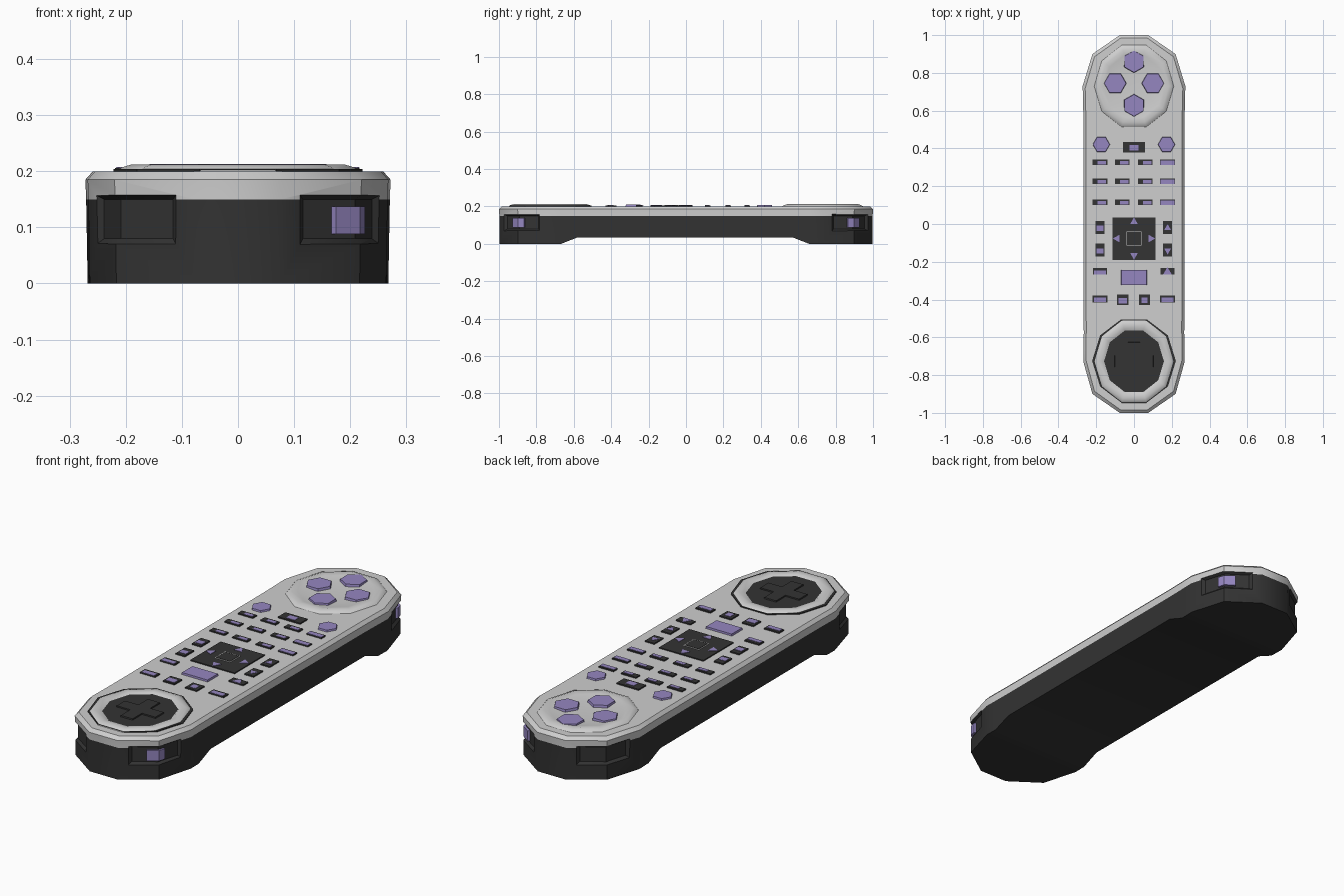
import bpy, bmesh
from math import cos, sin, pi, radians
from mathutils import Vector

if "Cube" in bpy.data.objects:
    bpy.data.objects.remove(bpy.data.objects["Cube"], do_unlink=True)


def material(name, rgb):
    m = bpy.data.materials.new(name)
    m.use_nodes = True
    m.diffuse_color = (*rgb, 1)
    m.node_tree.nodes["Principled BSDF"].inputs["Base Color"].default_value = (*rgb, 1)
    return m


GREY = material("light grey", (0.62, 0.62, 0.62))
DARK = material("charcoal", (0.033, 0.033, 0.033))
PURPLE = material("lavender", (0.30, 0.24, 0.53))


def make(name, bm, mats):
    me = bpy.data.meshes.new(name)
    bm.to_mesh(me)
    bm.free()
    for m in mats:
        me.materials.append(m)
    ob = bpy.data.objects.new(name, me)
    bpy.context.scene.collection.objects.link(ob)
    return ob


def smooth(ob, angle):
    ob.data.polygons.foreach_set("use_smooth", [True] * len(ob.data.polygons))
    ob.data.set_sharp_from_angle(angle=radians(angle))


def prism(name, pts, z0, z1, mat, taper=1.0):
    bm = bmesh.new()
    cx = sum(p[0] for p in pts) / len(pts)
    cy = sum(p[1] for p in pts) / len(pts)
    lo = [bm.verts.new((x, y, z0)) for x, y in pts]
    hi = [bm.verts.new((cx + (x - cx) * taper, cy + (y - cy) * taper, z1)) for x, y in pts]
    n = len(pts)
    bm.faces.new(lo[::-1])
    bm.faces.new(hi)
    for i in range(n):
        j = (i + 1) % n
        bm.faces.new((lo[i], lo[j], hi[j], hi[i]))
    bmesh.ops.recalc_face_normals(bm, faces=bm.faces)
    return make(name, bm, [mat])


def rect(x, y, w, h):
    return [(x + sx * w / 2, y + sy * h / 2) for sx, sy in ((-1, -1), (1, -1), (1, 1), (-1, 1))]


def ngon(x, y, r, n, turn=0.0, stretch=1.0):
    return [(x + r * cos(turn + 2 * pi * i / n), y + stretch * r * sin(turn + 2 * pi * i / n))
            for i in range(n)]


def dish(name, y, profile, mat):
    # Ten-sided turned surface, listed from the rim inward
    bm = bmesh.new()
    rings = [[bm.verts.new((px, py, z)) for px, py in ngon(0, y, r, 10, 0, 1.08)] for r, z in profile]
    for a, b in zip(rings, rings[1:]):
        for i in range(10):
            j = (i + 1) % 10
            bm.faces.new((a[i], a[j], b[j], b[i]))
    bm.faces.new(rings[-1])
    ob = make(name, bm, [mat])
    smooth(ob, 40)
    return ob


def bent_block(name, sx, sy, outer, inner, mats, index=0):
    # Block folded around a corner; each layer is (path, push outward, low, high)
    bm = bmesh.new()
    grid = []
    for path, push, low, high in (outer, inner):
        layer = []
        for x, y in path:
            d = Vector((x, y - 0.73)).normalized() * push
            layer.append([bm.verts.new((sx * (x + d.x), sy * (y + d.y), z)) for z in (low, high)])
        grid.append(layer)
    o, n = grid
    for i in (0, 1):
        for g in grid:
            bm.faces.new((g[i][0], g[i + 1][0], g[i + 1][1], g[i][1]))
        for k in (0, 1):
            bm.faces.new((o[i][k], o[i + 1][k], n[i + 1][k], n[i][k]))
    for i in (0, 2):
        bm.faces.new((o[i][0], o[i][1], n[i][1], n[i][0]))
    for f in bm.faces:
        f.material_index = index
    bmesh.ops.recalc_face_normals(bm, faces=bm.faces)
    return make(name, bm, mats)


# Body: stacked outlines, arched underside, dark tub below and grey shell above
side = [(0.075, -1), (0.22, -0.9), (0.268, -0.73), (0.267, -0.67), (0.266, -0.58),
        (0.268, 0.57), (0.27, 0.66), (0.272, 0.73), (0.22, 0.9), (0.075, 1)]
levels = [(0, 0.985, 0.997), (0.15, 0.995, 0.998), (0.185, 1, 1), (0.2, 0.95, 0.984)]
bm = bmesh.new()
rings = []
for k, (z, kx, ky) in enumerate(levels):
    halves = []
    for s in (1, -1):
        halves.append([bm.verts.new((s * x * kx, y * ky,
                       0.035 if k == 0 and abs(y) < 0.6 else z)) for x, y in side])
    rings.append(halves)
last = len(side) - 1
for k, (a, b) in enumerate(zip(rings, rings[1:])):
    la, lb = a[0] + a[1][::-1], b[0] + b[1][::-1]
    for i in range(len(la)):
        j = (i + 1) % len(la)
        bm.faces.new((la[i], la[j], lb[j], lb[i])).material_index = int(k == 0)
for k in (0, -1):
    r, l = rings[k]
    for i in range(last):
        bm.faces.new((r[i], r[i + 1], l[i + 1], l[i])).material_index = int(k == 0)
bmesh.ops.recalc_face_normals(bm, faces=bm.faces)
body = make("body", bm, [GREY, DARK])

# Recesses: pad well and four shoulder pockets
cutters = [prism("pad_well_cutter", ngon(0, -0.727, 0.15, 10, 0, 1.08), 0.172, 0.25, GREY)]
wide = [(0.105, 0.98), (0.22, 0.9), (0.257, 0.775)]
narrow = [(0.122, 0.967), (0.22, 0.9), (0.252, 0.793)]
for sx in (1, -1):
    for sy in (1, -1):
        cutters.append(bent_block("pocket_cutter", sx, sy, (wide, 0.006, 0.062, 0.162),
                                  (narrow, -0.014, 0.08, 0.15), [GREY, DARK], 1))
for c in cutters:
    mod = body.modifiers.new("cut", "BOOLEAN")
    mod.operation, mod.object, mod.solver = "DIFFERENCE", c, "EXACT"
bpy.context.view_layer.update()
cut = bpy.data.meshes.new_from_object(body.evaluated_get(bpy.context.evaluated_depsgraph_get()))
body.modifiers.clear()
body.data = cut
for c in cutters:
    bpy.data.objects.remove(c, do_unlink=True)
smooth(body, 35)

# Shoulder buttons on the left side
for sy, end in ((-1, "front"), (1, "back")):
    path = [(0.176, 0.93), (0.219, 0.899), (0.228, 0.867)]
    bent_block(end + "_shoulder_button", 1, sy, (path, -0.002, 0.088, 0.137),
               (path, -0.022, 0.088, 0.137), [PURPLE])

# Back button dish
dish("back_dish", 0.73, [(0.213, 0.198), (0.205, 0.205), (0.185, 0.212), (0.16, 0.207), (0.1, 0.202)], GREY)
for x, y, t in ((0, 0.86, pi / 2), (0, 0.628, pi / 2), (-0.1, 0.745, 0), (0.1, 0.745, 0)):
    prism("action_button", ngon(x, y, 0.061, 6, t), 0.198, 0.213, PURPLE, 0.94)

# Front directional pad in its ring
prism("pad_ring_seam", ngon(0, -0.725, 0.222, 10, 0, 1.04), 0.198, 0.204, DARK)
dish("pad_ring", -0.727, [(0.214, 0.2), (0.207, 0.207), (0.19, 0.212), (0.165, 0.209),
                          (0.14, 0.19), (0.12, 0.178)], GREY)
prism("pad_disc", ngon(0, -0.727, 0.12, 10, 0, 1.08), 0.176, 0.196, DARK, 0.95)
a, b = 0.032, 0.105
arm = [(a, -b), (a, -a), (b, -a), (b, a), (a, a), (a, b)]
cross = arm + [(-x, -y) for x, y in arm]
prism("pad_cross", [(x, y - 0.727) for x, y in cross], 0.19, 0.21, DARK, 0.96)


def key(x, y, w, h, lw, lh, dx=0.0, dy=0.0, arrow=0):
    # Dark key with a thin coloured mark on top
    prism("key", rect(x, y, w, h), 0.198, 0.206, DARK)
    mark = ngon(x + dx, y + dy, lw * 0.6, 3, arrow * pi / 2) if arrow else rect(x + dx, y + dy, lw, lh)
    prism("key_mark", mark, 0.2055, 0.2075, PURPLE)


# Number keys
for y in (0.327, 0.226, 0.116):
    for x in (-0.18, -0.062, 0.06):
        key(x, y, 0.078, 0.03, 0.045, 0.018, 0.01, -0.003)
    key(0.177, y, 0.078, 0.03, 0.074, 0.023, 0, -0.003)
key(0, 0.407, 0.115, 0.055, 0.045, 0.03, 0, -0.003)
for x in (-0.173, 0.172):
    prism("hex_button", ngon(x, 0.421, 0.046, 6), 0.198, 0.208, PURPLE, 0.95)

# Navigation square with arrows and a framed centre key
ny = -0.077
prism("navigation_plate", rect(0, ny, 0.23, 0.225), 0.198, 0.205, DARK)
prism("centre_key_frame", rect(0, ny, 0.08, 0.076), 0.204, 0.2065, GREY)
prism("centre_key", rect(0, ny, 0.072, 0.068), 0.205, 0.208, DARK)
for q in range(4):
    t = q * pi / 2
    prism("navigation_arrow", ngon(0.088 * cos(t), ny + 0.088 * sin(t), 0.024, 3, t), 0.204, 0.207, PURPLE)

# Keys around and below the square
for y, arrow in ((-0.018, 1), (-0.138, 3)):
    key(-0.18, y, 0.048, 0.068, 0.036, 0.028, 0, -0.005)
    key(0.178, y, 0.048, 0.068, 0.034, 0.03, 0, -0.003, arrow)
key(-0.18, -0.25, 0.076, 0.036, 0.066, 0.022, 0, -0.006)
key(0.177, -0.25, 0.076, 0.036, 0.044, 0.03, 0, -0.004, 1)
prism("wide_button", rect(0, -0.283, 0.137, 0.08), 0.198, 0.209, PURPLE, 0.97)
for x in (-0.18, 0.177):
    key(x, -0.397, 0.078, 0.036, 0.064, 0.024, 0, -0.005)
key(-0.06, -0.401, 0.06, 0.057, 0.046, 0.03, 0, -0.005)
key(0.056, -0.401, 0.06, 0.057, 0.03, 0.03, 0, -0.002)
